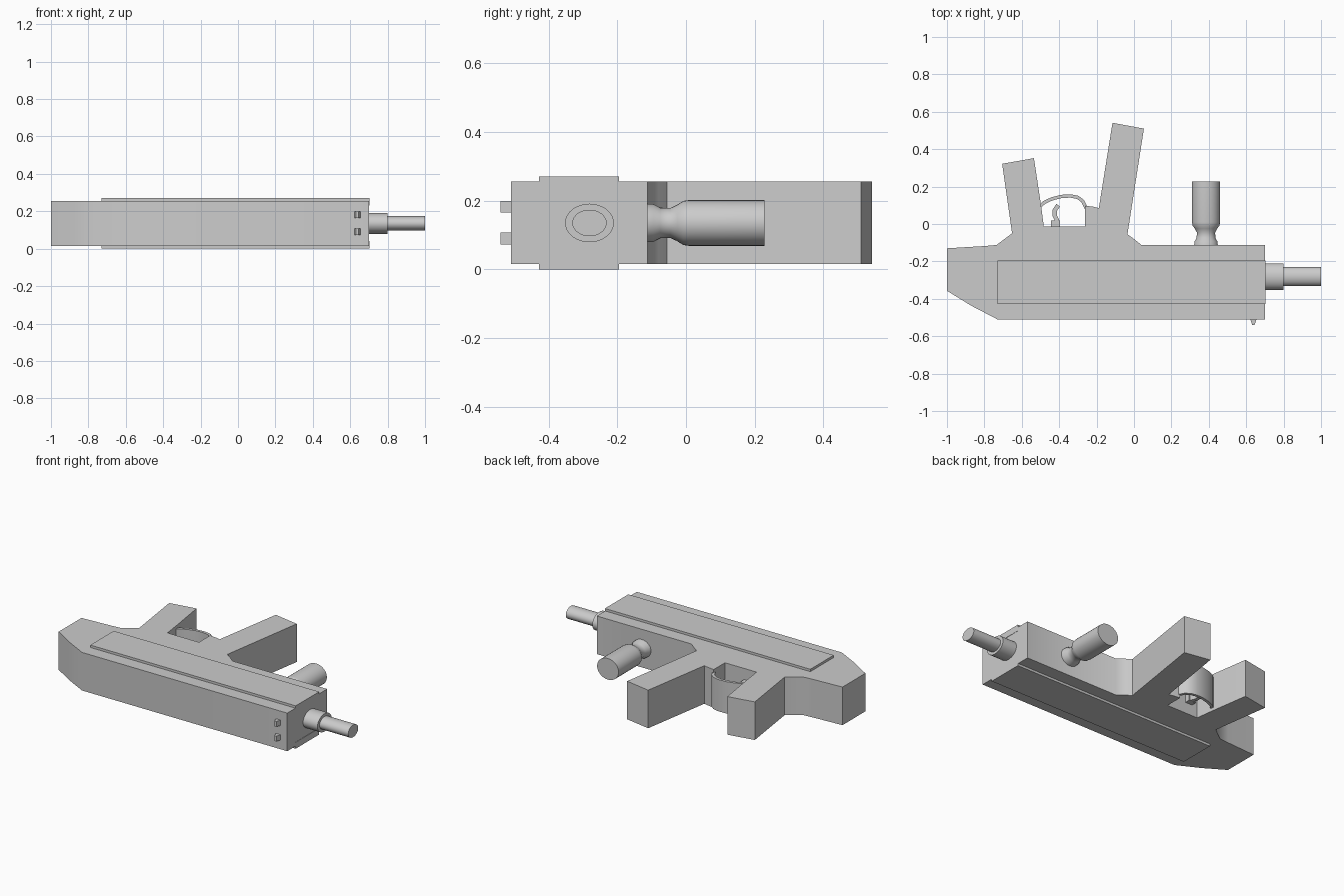
import bpy, bmesh, math
from mathutils import Vector

if "Cube" in bpy.data.objects:
    bpy.data.objects.remove(bpy.data.objects["Cube"])

ZC = 0.135  # mid thickness of the model


def make(name, verts, faces, angle=None):
    me = bpy.data.meshes.new(name)
    me.from_pydata(verts, [], faces)
    bm = bmesh.new()
    bm.from_mesh(me)
    bmesh.ops.recalc_face_normals(bm, faces=bm.faces)
    bm.to_mesh(me)
    bm.free()
    ob = bpy.data.objects.new(name, me)
    bpy.context.collection.objects.link(ob)
    if angle:
        bpy.ops.object.select_all(action='DESELECT')
        ob.select_set(True)
        bpy.context.view_layer.objects.active = ob
        bpy.ops.object.shade_smooth_by_angle(angle=math.radians(angle))
    return ob


def plate(name, pts, half, zc=ZC, angle=None):
    """Extrude an xy outline through z."""
    n = len(pts)
    verts = [(x, y, zc + s * half) for s in (-1, 1) for x, y in pts]
    faces = [tuple(range(n)), tuple(range(n, 2 * n))]
    faces += [(i, (i + 1) % n, n + (i + 1) % n, n + i) for i in range(n)]
    return make(name, verts, faces, angle)


def ribbon(name, path, width, half, angle=40):
    """Thicken a smooth xy path and extrude it through z."""
    p = [Vector(q) for q in path]
    left, right = [], []
    for i, q in enumerate(p):
        t = (p[min(i + 1, len(p) - 1)] - p[max(i - 1, 0)]).normalized()
        o = Vector((-t.y, t.x)) * width / 2
        left.append(q + o)
        right.append(q - o)
    return plate(name, [tuple(v) for v in left + right[::-1]], half, angle=angle)


def turned(name, centre, axis, rings, flat, n=32):
    """Elliptical turned part; rings are (position, wide radius)."""
    verts, faces = [], []
    for pos, r in rings:
        for k in range(n):
            a = 2 * math.pi * k / n
            w, z = r * math.cos(a), centre[1] + r * flat * math.sin(a)
            verts.append((pos, centre[0] + w, z) if axis == 'x' else (centre[0] + w, pos, z))
    for j in range(len(rings) - 1):
        faces += [(j * n + k, j * n + (k + 1) % n, (j + 1) * n + (k + 1) % n, (j + 1) * n + k)
                  for k in range(n)]
    faces += [tuple(range(n)), tuple(range((len(rings) - 1) * n, len(rings) * n))]
    return make(name, verts, faces, 40)


# Main body with grip, magazine and guard block in one outline
body = [(-1, -0.357), (-0.87, -0.437), (-0.73, -0.51), (0.7, -0.51), (0.7, -0.112),
        (0.04, -0.112), (0.0, -0.08), (-0.035, -0.055), (0.053, 0.51), (-0.115, 0.541),
        (-0.188, 0.085), (-0.215, 0.092), (-0.262, 0.098), (-0.262, -0.014),
        (-0.482, -0.014), (-0.497, 0.10), (-0.535, 0.352), (-0.705, 0.322),
        (-0.652, -0.05), (-0.735, -0.112), (-0.80, -0.118), (-1, -0.13)]
plate("main_body", body, 0.12, angle=40)

# Raised panels on both broad sides
for name, z in (("lower_side_panel", 0.02), ("upper_side_panel", 0.25)):
    plate(name, [(-0.73, -0.428), (0.702, -0.428), (0.702, -0.195), (-0.73, -0.195)], 0.02, z)

# Stepped barrel
turned("barrel_collar", (-0.281, ZC), 'x', [(0.68, 0.071), (0.8, 0.071)], 0.79)
turned("barrel_tube", (-0.281, ZC), 'x', [(0.78, 0.05), (1.0, 0.05)], 0.77)

# Turned fore grip
turned("fore_grip", (0.385, ZC), 'y',
       [(-0.13, 0.064), (-0.095, 0.062), (-0.075, 0.05), (-0.045, 0.049), (-0.025, 0.06),
        (-0.008, 0.072), (0.01, 0.075), (0.228, 0.075)], 0.89)

# Pair of small sight posts
for i, z in enumerate((0.09, 0.182)):
    plate(f"sight_post_{i}", [(0.62, -0.505), (0.656, -0.505), (0.645, -0.54), (0.632, -0.54)],
          0.017, z)

# Trigger guard and trigger
ribbon("trigger_guard", [(-0.51, 0.088), (-0.48, 0.115), (-0.44, 0.134), (-0.39, 0.147),
                         (-0.34, 0.15), (-0.30, 0.142), (-0.274, 0.122), (-0.255, 0.085)],
       0.018, 0.1)
ribbon("trigger", [(-0.418, -0.02), (-0.412, 0.02), (-0.424, 0.045), (-0.423, 0.075),
                   (-0.405, 0.10)], 0.024, 0.05)
ribbon("trigger_base", [(-0.445, 0.002), (-0.395, 0.002)], 0.035, 0.05)
